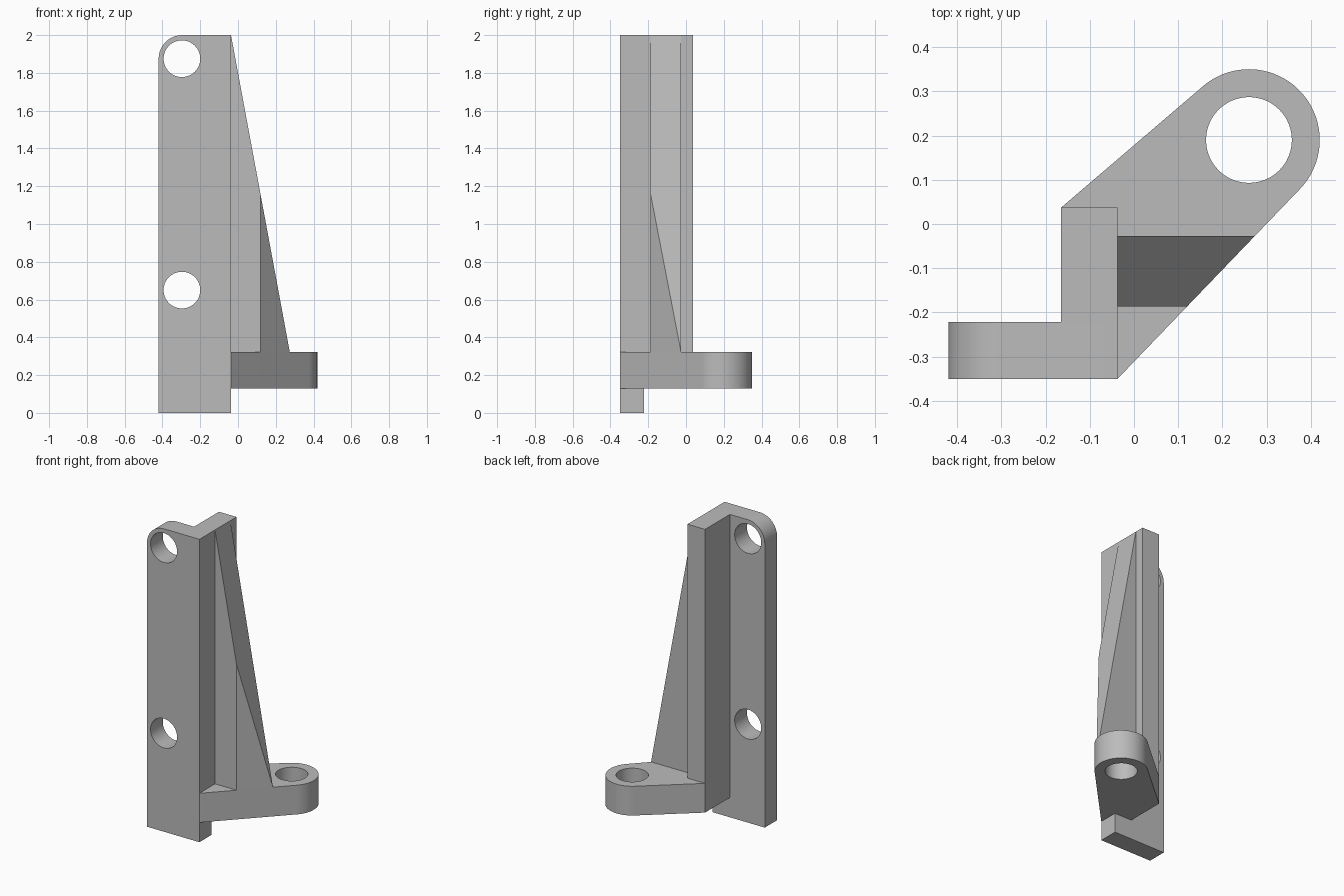
import bpy, bmesh, math
from mathutils import Vector

if "Cube" in bpy.data.objects:
    bpy.data.objects.remove(bpy.data.objects["Cube"], do_unlink=True)

GREY = (0.5, 0.5, 0.5, 1)
grey = bpy.data.materials.new("plain grey")
grey.use_nodes = True
grey.diffuse_color = GREY
grey.node_tree.nodes["Principled BSDF"].inputs["Base Color"].default_value = GREY

# Shared dimensions
LEFT, INNER, RIGHT = -0.42, -0.165, -0.037
FRONT, PLATE_BACK, BACK = -0.35, -0.222, 0.037
FOOT_LOW, FOOT_TOP, TOP = 0.13, 0.323, 2.0
HOLE = 0.097


def arc(centre, radius, start, end, steps=48):
    return [(centre[0] + radius * math.cos(start + (end - start) * i / steps),
             centre[1] + radius * math.sin(start + (end - start) * i / steps))
            for i in range(steps + 1)]


def prism(name, profile, axis, low, high):
    """Extrude a closed 2D profile along y (drawn in xz) or z (drawn in xy)."""
    place = (lambda a, b: (a, low, b)) if axis == "y" else (lambda a, b: (a, b, low))
    bm = bmesh.new()
    face = bm.faces.new([bm.verts.new(place(a, b)) for a, b in profile])
    extruded = bmesh.ops.extrude_face_region(bm, geom=[face])["geom"]
    offset = Vector((0, high - low, 0) if axis == "y" else (0, 0, high - low))
    bmesh.ops.translate(bm, vec=offset,
                        verts=[v for v in extruded if isinstance(v, bmesh.types.BMVert)])
    bmesh.ops.recalc_face_normals(bm, faces=bm.faces)
    mesh = bpy.data.meshes.new(name)
    bm.to_mesh(mesh)
    bm.free()
    mesh.materials.append(grey)
    obj = bpy.data.objects.new(name, mesh)
    bpy.context.collection.objects.link(obj)
    return obj


def activate(obj):
    bpy.ops.object.select_all(action="DESELECT")
    obj.select_set(True)
    bpy.context.view_layer.objects.active = obj


def drill(obj, centre, axis, low, high):
    cutter = prism("hole_cutter", arc(centre, HOLE, 0, math.tau, 64)[:-1], axis, low, high)
    cutter.hide_render = True
    mod = obj.modifiers.new("hole", "BOOLEAN")
    mod.operation, mod.solver, mod.object = "DIFFERENCE", "EXACT", cutter
    activate(obj)
    bpy.ops.object.modifier_apply(modifier=mod.name)
    bpy.data.objects.remove(cutter, do_unlink=True)


# Front plate with one rounded top corner and two bolt holes
bolt_x, bolt_high, bolt_low = -0.297, 1.875, 0.65
corner = TOP - bolt_high
plate_profile = [(LEFT, 0), (RIGHT, 0), (RIGHT, TOP)]
plate_profile += arc((LEFT + corner, bolt_high), corner, math.pi / 2, math.pi, 24)
plate = prism("front_plate", plate_profile, "y", FRONT, PLATE_BACK)
for z in (bolt_low, bolt_high):
    drill(plate, (bolt_x, z), "y", FRONT - 0.1, PLATE_BACK + 0.1)

# Side flange behind the plate
flange = prism("side_flange",
               [(INNER, PLATE_BACK), (RIGHT, PLATE_BACK), (RIGHT, BACK), (INNER, BACK)],
               "z", FOOT_LOW, TOP)

# Foot: straight sides running tangent into a round boss
boss, boss_r = Vector((0.26, 0.19)), 0.16


def tangent_angle(point, side):
    d = Vector(point) - boss
    return math.atan2(d.y, d.x) + side * math.acos(boss_r / d.length)


front_corner, back_corner = (RIGHT, FRONT), (INNER, BACK)
start = tangent_angle(front_corner, 1)
end = tangent_angle(back_corner, -1) % math.tau
foot_profile = [(RIGHT, BACK), front_corner]
foot_profile += arc(boss, boss_r, start, end) + [back_corner]
foot = prism("foot", foot_profile, "z", FOOT_LOW, FOOT_TOP)
drill(foot, boss, "z", FOOT_LOW - 0.1, FOOT_TOP + 0.1)

# Sloping rib, trimmed flush with the slanted side of the foot
rib = prism("rib", [(RIGHT, FOOT_TOP), (0.274, FOOT_TOP), (RIGHT, TOP)],
            "y", -0.187, -0.027)
bm = bmesh.new()
bm.from_mesh(rib.data)
cut = bmesh.ops.bisect_plane(bm, geom=bm.verts[:] + bm.edges[:] + bm.faces[:],
                             plane_co=(RIGHT, FRONT, 0),
                             plane_no=(math.cos(start), math.sin(start), 0),
                             clear_outer=True)
edges = [e for e in cut["geom_cut"] if isinstance(e, bmesh.types.BMEdge)]
bmesh.ops.holes_fill(bm, edges=edges)
bmesh.ops.recalc_face_normals(bm, faces=bm.faces)
bm.to_mesh(rib.data)
bm.free()

# Smooth the round walls, keep the corners crisp
for part in (plate, foot):
    activate(part)
    bpy.ops.object.shade_smooth_by_angle(angle=math.radians(30))
